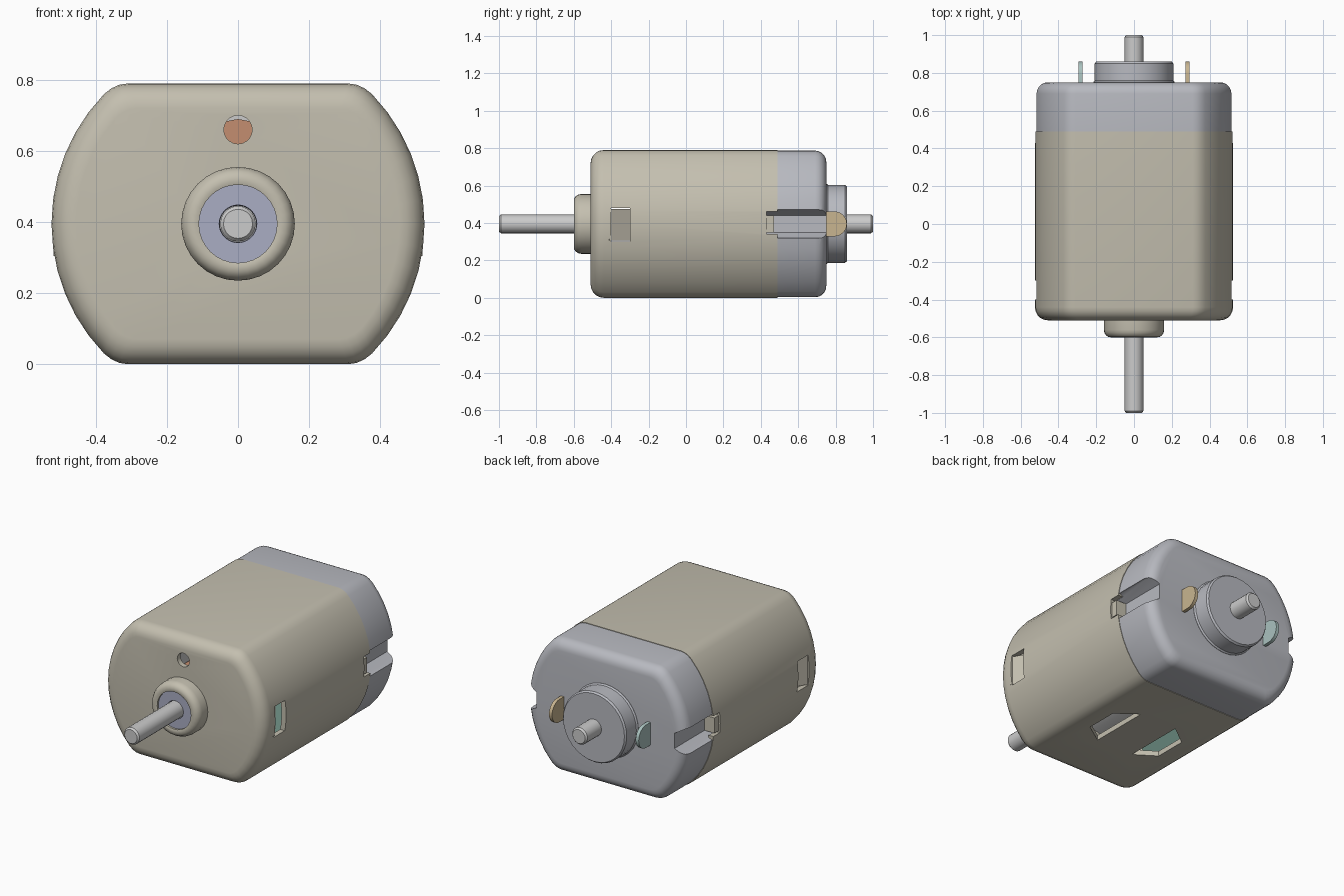
import bpy, bmesh
from math import sin, cos, pi, asin, sqrt, radians

if "Cube" in bpy.data.objects:
    bpy.data.objects.remove(bpy.data.objects["Cube"])

CZ = 0.395  # height of the shaft axis


def material(name, rgb):
    m = bpy.data.materials.new(name)
    m.diffuse_color = (*rgb, 1)
    m.use_nodes = True
    m.node_tree.nodes["Principled BSDF"].inputs["Base Color"].default_value = m.diffuse_color
    return m


BEIGE = material("beige_steel", (0.55, 0.52, 0.43))
PLASTIC = material("grey_plastic", (0.48, 0.49, 0.53))
BLUE = material("bushing_blue", (0.40, 0.42, 0.55))
TAN = material("terminal_tan", (0.58, 0.46, 0.28))
TEAL = material("terminal_teal", (0.40, 0.54, 0.52))
GREEN = material("magnet_green", (0.28, 0.50, 0.42))
COPPER = material("copper", (0.55, 0.27, 0.16))


def finish(name, bm, mat=None):
    bmesh.ops.recalc_face_normals(bm, faces=bm.faces)
    me = bpy.data.meshes.new(name)
    bm.to_mesh(me)
    bm.free()
    ob = bpy.data.objects.new(name, me)
    bpy.context.collection.objects.link(ob)
    if mat:
        me.materials.append(mat)
    return ob


def loft(name, loops, mat=None, caps=True):
    """Skin a list of equal-length point loops."""
    bm = bmesh.new()
    rows = [[bm.verts.new(p) for p in loop] for loop in loops]
    n = len(rows[0])
    pairs = list(zip(rows, rows[1:]))
    if not caps:
        pairs.append((rows[-1], rows[0]))
    for a, b in pairs:
        for i in range(n):
            bm.faces.new((a[i], a[(i + 1) % n], b[(i + 1) % n], b[i]))
    if caps:
        bm.faces.new(rows[0])
        bm.faces.new(rows[-1])
    return finish(name, bm, mat)


def lathe(name, profile, mat=None, n=32, x=0, z=CZ, caps=True):
    """Turn an (r, y) profile around a line parallel to y."""
    return loft(name, [[(x + r * cos(2 * pi * i / n), y, z + r * sin(2 * pi * i / n))
                        for i in range(n)] for r, y in profile], mat, caps)


def prism(name, pts, axis, lo, hi, mat=None):
    """Extrude a 2D outline along an axis: x -> (y,z), y -> (x,z), z -> (x,y)."""
    put = {"x": lambda a, b, t: (t, a, b), "y": lambda a, b, t: (a, t, b),
           "z": lambda a, b, t: (a, b, t)}[axis]
    return loft(name, [[put(a, b, t) for a, b in pts] for t in (lo, hi)], mat)


def rect(a0, a1, b0, b1):
    return [(a0, b0), (a1, b0), (a1, b1), (a0, b1)]


def cut(ob, cutter):
    mod = ob.modifiers.new("cut", "BOOLEAN")
    mod.object, mod.operation, mod.solver = cutter, "DIFFERENCE", "EXACT"
    bpy.context.view_layer.objects.active = ob
    bpy.ops.object.modifier_apply(modifier=mod.name)
    bpy.data.objects.remove(cutter)


def outline(y, inset):
    """Round housing section with flat top and bottom and softened corners."""
    R, H = 0.525 - inset, 0.395 - inset
    th = asin((H - 0.03) / R)
    side = [(R * cos(th * i / 6), R * sin(th * i / 6)) for i in range(7)]
    cx = sqrt(R * R - H * H)
    (ax, az), (bx, bz) = side[-1], (cx - 0.035, H)
    for t in (0.33, 0.67, 1):
        u = 1 - t
        side.append((u * u * ax + 2 * u * t * cx + t * t * bx,
                     u * u * az + 2 * u * t * H + t * t * bz))
    top = side + [(-x, z) for x, z in reversed(side)]
    full = top + [(x, -z) for x, z in reversed(top[1:-1])]
    return [(x, y, CZ + z) for x, z in full]


def rounding(y_face, r, sign, base=0.0, n=5):
    """(y, inset) steps of a quarter round ending on the face at y_face."""
    return [(y_face - sign * r * (1 - sin(pi / 2 * i / n)),
             base + r * (1 - cos(pi / 2 * i / n))) for i in range(n + 1)]


# Steel can: hollow shell, open at the back
can_rings = [(-0.48, 0.09), (-0.45, 0.045), (-0.41, 0.03), (0.49, 0.03), (0.49, 0)]
can_rings += rounding(-0.51, 0.07, -1)
can = loft("can", [outline(y, i) for y, i in can_rings], BEIGE)

# Plastic end cap with a plug that sits inside the can
cap_rings = [(0.42, 0.032), (0.49, 0.032), (0.49, 0.003)] + rounding(0.75, 0.06, 1, 0.003)
cap = loft("end_cap", [outline(y, i) for y, i in cap_rings], PLASTIC)

# Round holes in the can front
cut(can, lathe("cutter", [(0.04, -0.6), (0.04, -0.4)], n=20, z=0.66))
cut(can, lathe("cutter", [(0.11, -0.6), (0.11, -0.4)]))

for s, side in ((1, "right"), (-1, "left")):
    # Pressed-in window and its bent tab
    cut(can, prism("cutter", rect(s * 0.4, s * 0.6, -0.40, -0.30), "z", 0.30, 0.48))
    prism(side + "_pressed_tab", [(s * 0.519, -0.41), (s * 0.455, -0.30), (s * 0.435, -0.31),
                                  (s * 0.498, -0.42)], "z", 0.305, 0.475, BEIGE)
    # Bottom window
    cut(can, prism("cutter", [(s * 0.12, -0.16), (s * 0.24, -0.08), (s * 0.24, 0.11),
                              (s * 0.12, 0.20)], "z", -0.1, 0.1))
    # Notch in the can, groove in the cap, and the locking prong
    cut(can, prism("cutter", rect(s * 0.4, s * 0.6, 0.43, 0.55), "z", 0.34, 0.46))
    cut(cap, prism("cutter", [(s * 0.6, 0.31), (s * 0.505, 0.32), (s * 0.45, 0.35),
                              (s * 0.45, 0.44), (s * 0.505, 0.47), (s * 0.6, 0.48)],
                   "y", 0.38, 0.9))
    prism(side + "_prong", rect(s * 0.44, s * 0.515, 0.43, 0.47), "z", 0.35, 0.44, BEIGE)
    # Terminal blade with a round end
    blade = [(0.73, CZ - 0.067), (0.73, CZ + 0.067)]
    blade += [(0.793 + 0.067 * cos(radians(a)), CZ + 0.067 * sin(radians(a)))
              for a in range(90, -91, -15)]
    prism(side + "_terminal", blade, "x", s * 0.273, s * 0.293, TAN if s > 0 else TEAL)
    # Curved magnet
    arc = [radians(a) for a in range(-40, 41, 8)]
    mag = [(s * 0.485 * cos(a), CZ + 0.485 * sin(a)) for a in arc]
    mag += [(s * 0.36 * cos(a), CZ + 0.36 * sin(a)) for a in reversed(arc)]
    prism(side + "_magnet", mag, "y", -0.28, 0.40, GREEN)

# Front boss with bushing
boss = [(0.11, -0.49), (0.16, -0.49), (0.16, -0.56), (0.157, -0.575), (0.148, -0.59),
        (0.135, -0.598), (0.12, -0.60), (0.11, -0.597)]
lathe("front_boss", boss, BEIGE, caps=False)
lathe("bushing", [(0.051, -0.46), (0.11, -0.46), (0.11, -0.585), (0.053, -0.585)],
      BLUE, caps=False)

# Rear boss
lathe("rear_boss", [(0.215, 0.74), (0.215, 0.752), (0.208, 0.76), (0.208, 0.85),
                    (0.2, 0.86)], PLASTIC)

# Shaft with chamfered ends
lathe("shaft", [(0.041, -1), (0.05, -0.99), (0.05, 0.99), (0.041, 1)], n=20)

# Rotor: three poles with copper coils
lathe("rotor_hub", [(0.12, -0.25), (0.12, 0.33)], n=24)
for k in range(3):
    mid = pi / 2 + k * 2 * pi / 3

    def turned(pts):
        return [(r * cos(mid) - t * sin(mid), CZ + r * sin(mid) + t * cos(mid))
                for r, t in pts]
    arc = [radians(a) for a in range(-48, 49, 8)]
    shoe = [(0.33 * cos(a), 0.33 * sin(a)) for a in arc]
    shoe += [(0.29 * cos(a), 0.29 * sin(a)) for a in reversed(arc)]
    prism(f"rotor_shoe_{k}", turned(shoe), "y", -0.2, 0.28)
    prism(f"rotor_coil_{k}", turned([(0.1, -0.06), (0.24, -0.15), (0.28, -0.08), (0.295, 0),
                                     (0.28, 0.08), (0.24, 0.15), (0.1, 0.06)]),
          "y", -0.26, 0.34, COPPER)

# Smooth shading with crisp edges
for ob in bpy.context.scene.objects:
    ob.select_set(True)
bpy.context.view_layer.objects.active = can
bpy.ops.object.shade_smooth_by_angle(angle=radians(30))
